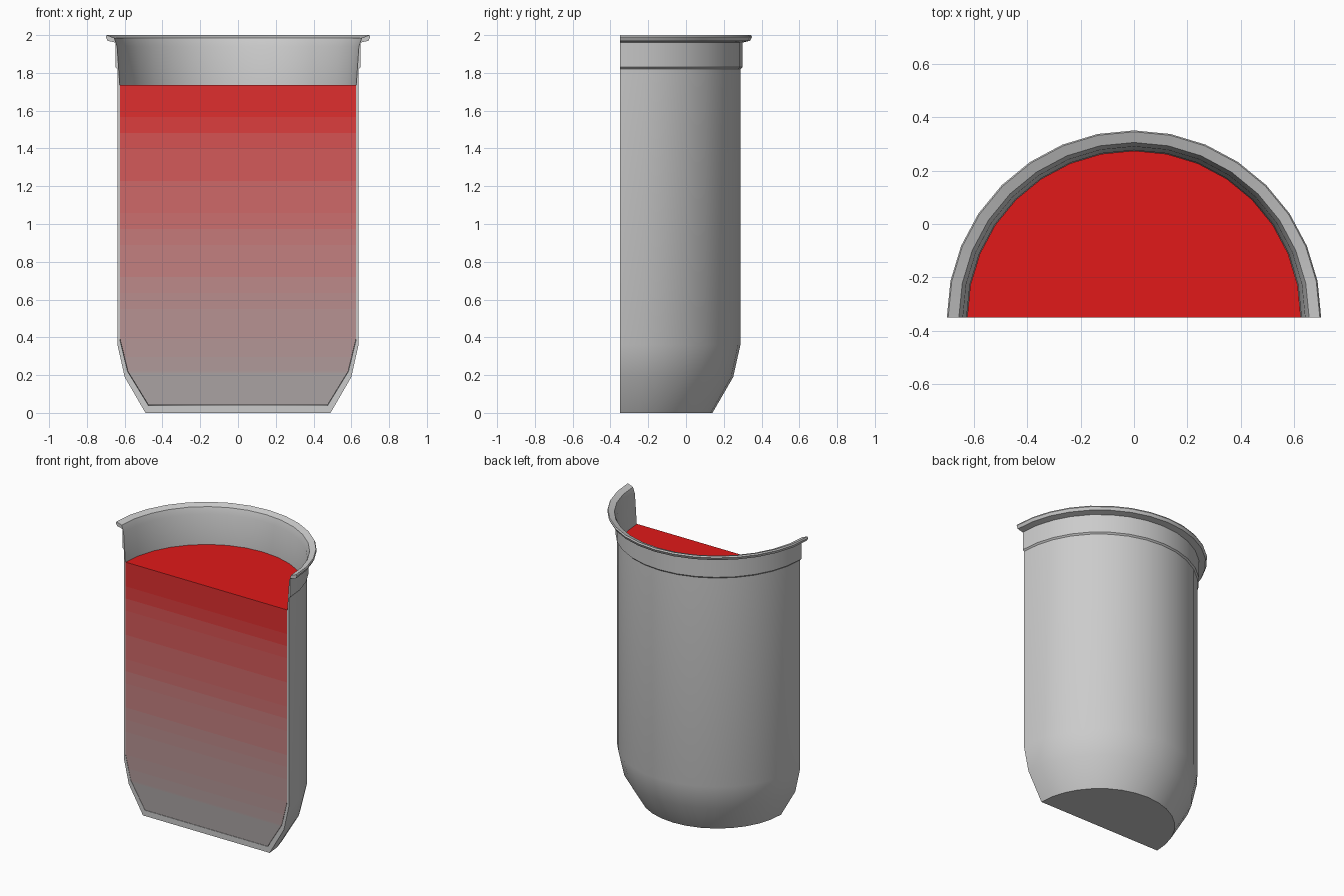
import bpy, bmesh, math

if "Cube" in bpy.data.objects:
    bpy.data.objects.remove(bpy.data.objects["Cube"])

CY = -0.35      # axis of the half-round cup, also the cutting plane
STEPS = 16      # sides around the half circle


def half_lathe(bm, profile, closed):
    """Sweep an (r, z) profile through 180 degrees; return the rows of verts."""
    axis = {}
    rows = []
    for i in range(STEPS + 1):
        a = math.pi * i / STEPS
        row = []
        for k, (r, z) in enumerate(profile):
            if r < 1e-6:
                if k not in axis:
                    axis[k] = bm.verts.new((0, CY, z))
                row.append(axis[k])
            else:
                row.append(bm.verts.new((r * math.cos(a), CY + r * math.sin(a), z)))
        rows.append(row)
    n = len(profile)
    for a, b in zip(rows, rows[1:]):
        for k in range(n if closed else n - 1):
            m = (k + 1) % n
            quad = list(dict.fromkeys((a[k], b[k], b[m], a[m])))
            if len(quad) > 2:
                bm.faces.new(quad)
    return rows


def finish(bm, name):
    bmesh.ops.recalc_face_normals(bm, faces=bm.faces)
    me = bpy.data.meshes.new(name)
    bm.to_mesh(me)
    bm.free()
    ob = bpy.data.objects.new(name, me)
    bpy.context.collection.objects.link(ob)
    bpy.ops.object.select_all(action='DESELECT')
    ob.select_set(True)
    bpy.context.view_layer.objects.active = ob
    bpy.ops.object.shade_smooth_by_angle(angle=math.radians(35))
    return ob


# Cup wall: outside upwards, over the lip, then inside downwards
outer = [(0, 0), (0.49, 0), (0.60, 0.19), (0.638, 0.36), (0.638, 1.82),
         (0.648, 1.83), (0.648, 1.96), (0.69, 1.97), (0.70, 1.99), (0.695, 2.0)]
inner = [(0.655, 1.985), (0.64, 1.94), (0.626, 1.735), (0.626, 0.39),
         (0.585, 0.22), (0.475, 0.04), (0, 0.04)]
bm = bmesh.new()
rows = half_lathe(bm, outer + inner, False)
# Cut section on both sides
for row in (rows[0], rows[-1]):
    bm.faces.new(row)
cup = finish(bm, "half_cup")

# Liquid filling the cup, with its colour fading from red to grey at the bottom
BANDS = 20
LOW, HIGH = 0.042, 1.735
wall = [(0.474, LOW), (0.583, 0.22), (0.624, 0.39), (0.624, HIGH)]


def wall_radius(z):
    for (r0, z0), (r1, z1) in zip(wall, wall[1:]):
        if z <= z1 + 1e-6:
            return r0 + (r1 - r0) * (z - z0) / (z1 - z0)


levels = [LOW + (HIGH - LOW) * i / BANDS for i in range(BANDS + 1)]
levels = sorted(levels + [0.22, 0.39])
profile = [(0, LOW)] + [(wall_radius(z), z) for z in levels] + [(0, HIGH)]
bm = bmesh.new()
rows = half_lathe(bm, profile, False)
r, l = rows[0], rows[-1]
# Flat front of the liquid
bm.faces.new((r[0], r[1], l[1]))
for k in range(1, len(levels)):
    bm.faces.new((r[k], r[k + 1], l[k + 1], l[k]))
bm.faces.new((r[-1], l[-2], r[-2]))
liquid = finish(bm, "liquid")

RED, GREY = (0.75, 0.01, 0.01), (0.38, 0.38, 0.38)
for i in range(BANDS + 1):
    t = i / BANDS
    mat = bpy.data.materials.new("liquid_shade_%02d" % i)
    mat.diffuse_color = [g + (c - g) * t for c, g in zip(RED, GREY)] + [1]
    mat.use_nodes = True
    mat.node_tree.nodes["Principled BSDF"].inputs["Base Color"].default_value = mat.diffuse_color
    liquid.data.materials.append(mat)
for p in liquid.data.polygons:
    p.material_index = round(BANDS * max(0, min(1, (p.center.z - LOW) / (HIGH - LOW))))
